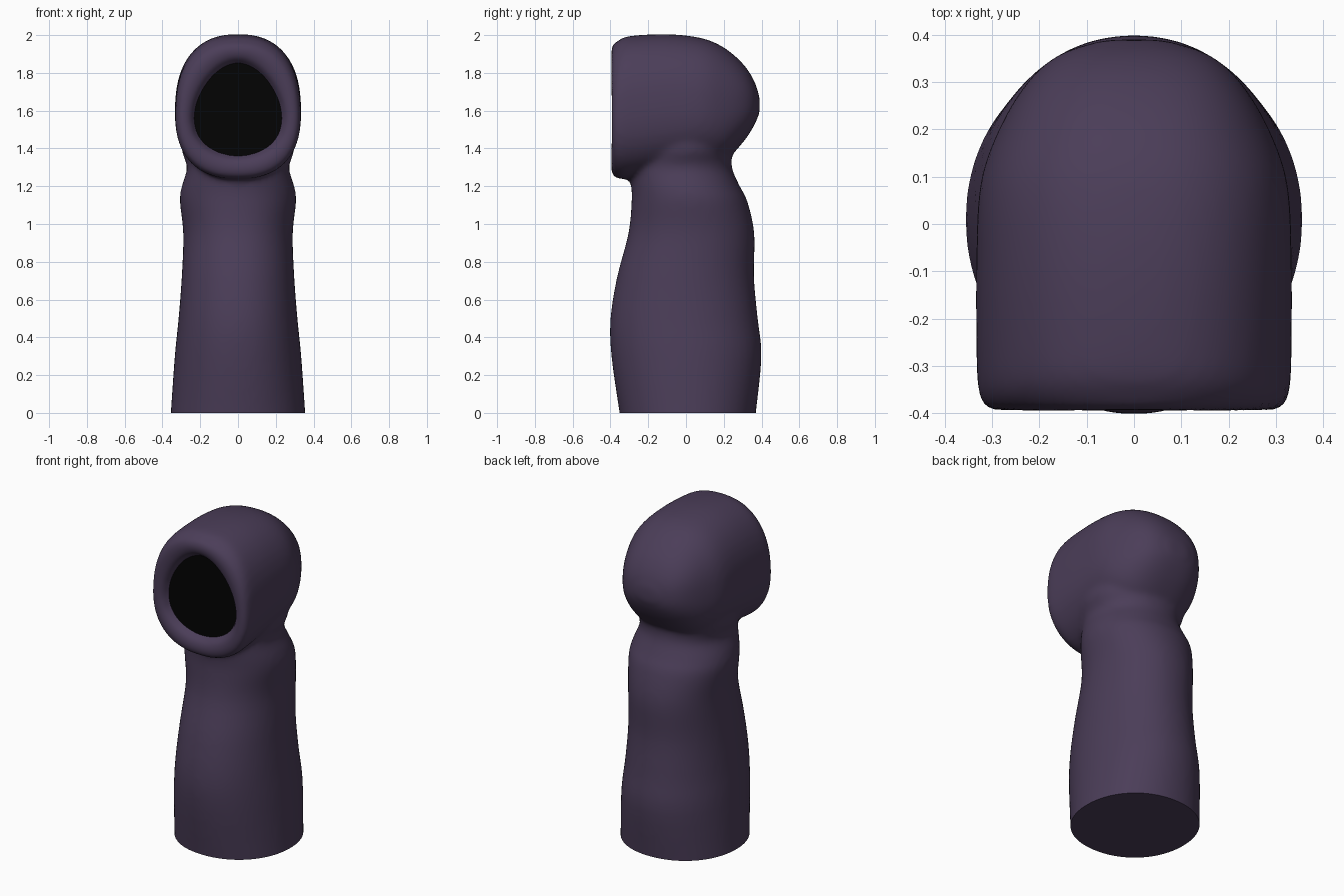
import bpy, bmesh, math

if "Cube" in bpy.data.objects:
    bpy.data.objects.remove(bpy.data.objects["Cube"])


def dense(rows, n=4):
    # Catmull-Rom interpolation between section rows
    out = []
    for i in range(len(rows) - 1):
        a, b = rows[max(i - 1, 0)], rows[i]
        c, d = rows[i + 1], rows[min(i + 2, len(rows) - 1)]
        for k in range(n):
            t = k / n
            out.append([0.5 * (2 * q + (r - p) * t + (2 * p - 5 * q + 4 * r - s) * t * t
                               + (3 * q - p - 3 * r + s) * t ** 3)
                        for p, q, r, s in zip(a, b, c, d)])
    return out + [list(rows[-1])]


def ring(half, lo, hi, power=2.0, egg=0.0, n=48):
    # closed outline: (x, other axis); egg narrows the upper end
    pts = []
    for i in range(n):
        a = math.tau * i / n
        c, s = math.cos(a), math.sin(a)
        u = math.copysign(abs(c) ** (2 / power), c)
        v = math.copysign(abs(s) ** (2 / power), s)
        pts.append((half * u * (1 - egg * v), (lo + hi) / 2 + (hi - lo) / 2 * v))
    return pts


def loft(name, rings):
    bm = bmesh.new()
    loops = [[bm.verts.new(p) for p in r] for r in rings]
    for a, b in zip(loops, loops[1:]):
        for i in range(len(a)):
            j = (i + 1) % len(a)
            bm.faces.new((a[i], a[j], b[j], b[i]))
    bm.faces.new(loops[0])
    bm.faces.new(loops[-1])
    bmesh.ops.recalc_face_normals(bm, faces=bm.faces)
    mesh = bpy.data.meshes.new(name)
    bm.to_mesh(mesh)
    bm.free()
    ob = bpy.data.objects.new(name, mesh)
    bpy.context.collection.objects.link(ob)
    return ob


def paint(ob, name, rgb):
    mat = bpy.data.materials.new(name)
    mat.diffuse_color = (*rgb, 1)
    mat.use_nodes = True
    mat.node_tree.nodes["Principled BSDF"].inputs["Base Color"].default_value = mat.diffuse_color
    ob.data.materials.clear()
    ob.data.materials.append(mat)


# Robe body: z, half width, front y, back y
body_rows = [(-0.08, .36, -.34, .36), (0, .356, -.352, .37), (.3, .335, -.395, .4),
             (.5, .315, -.4, .38), (.72, .298, -.365, .36), (.95, .29, -.305, .362),
             (1.12, .308, -.288, .325), (1.2, .298, -.29, .285), (1.3, .27, -.3, .243),
             (1.4, .30, -.27, .245), (1.5, .28, -.22, .23)]
body = loft("robe", [[(x, y, z) for x, y in ring(w, f, b, 2.1)]
                     for z, w, f, b in dense(body_rows)])

# Hood: y, half width, bottom z, top z
hood_rows = [(-.36, .328, 1.24, 1.97), (-.3, .332, 1.24, 1.995), (-.1, .333, 1.27, 2.005),
             (.08, .325, 1.3, 1.985), (.2, .285, 1.33, 1.935), (.3, .225, 1.43, 1.85),
             (.36, .155, 1.52, 1.76), (.39, .06, 1.59, 1.67)]
rim = [(-.33, .23, 1.36, 1.85, 2, .2), (-.37, .238, 1.35, 1.865, 2, .2),
       (-.39, .26, 1.325, 1.89, 2.05, .16), (-.398, .287, 1.29, 1.925, 2.15, .1),
       (-.388, .315, 1.255, 1.95, 2.25, .07)]
sections = rim + [(*r, 2.4, .05) for r in dense(hood_rows)]
hood = loft("hood", [[(x, y, z) for x, z in ring(w, lo, hi, p, e)]
                     for y, w, lo, hi, p, e in sections])

# Fuse robe and hood into one soft cloth surface
bpy.ops.object.select_all(action='DESELECT')
hood.select_set(True)
body.select_set(True)
bpy.context.view_layer.objects.active = body
bpy.ops.object.join()
body.name = "hooded_robe"
mod = body.modifiers.new("fuse", 'REMESH')
mod.mode = 'VOXEL'
mod.voxel_size = 0.016
mod = body.modifiers.new("soften", 'SMOOTH')
mod.factor = 0.5
mod.iterations = 9
for m in ("fuse", "soften"):
    bpy.ops.object.modifier_apply(modifier=m)

# Trim the hem flat, close it and clear the cloth behind the face
bm = bmesh.new()
bm.from_mesh(body.data)
bmesh.ops.bisect_plane(bm, geom=bm.verts[:] + bm.edges[:] + bm.faces[:],
                       plane_co=(0, 0, 0), plane_no=(0, 0, -1), clear_outer=True)
bmesh.ops.holes_fill(bm, edges=[e for e in bm.edges if e.is_boundary], sides=0)
back = []
for f in bm.faces:
    c = f.calc_center_median()
    if -.345 < c.y < -.31 and f.normal.y < -.8 and 1.38 < c.z < 1.83 and abs(c.x) < .22:
        back.append(f)
bmesh.ops.delete(bm, geom=back, context='FACES')
bm.to_mesh(body.data)
bm.free()
bpy.ops.object.shade_smooth_by_angle(angle=math.radians(50))
paint(body, "purple_cloth", (.07, .047, .098))

# Dark face inside the hood
bm = bmesh.new()
bm.faces.new([bm.verts.new((x, -.348, z)) for x, z in ring(.246, 1.345, 1.87, 2, .2)])
mesh = bpy.data.meshes.new("face_shadow")
bm.to_mesh(mesh)
bm.free()
face = bpy.data.objects.new("face_shadow", mesh)
bpy.context.collection.objects.link(face)
paint(face, "black", (.001, .001, .001))
